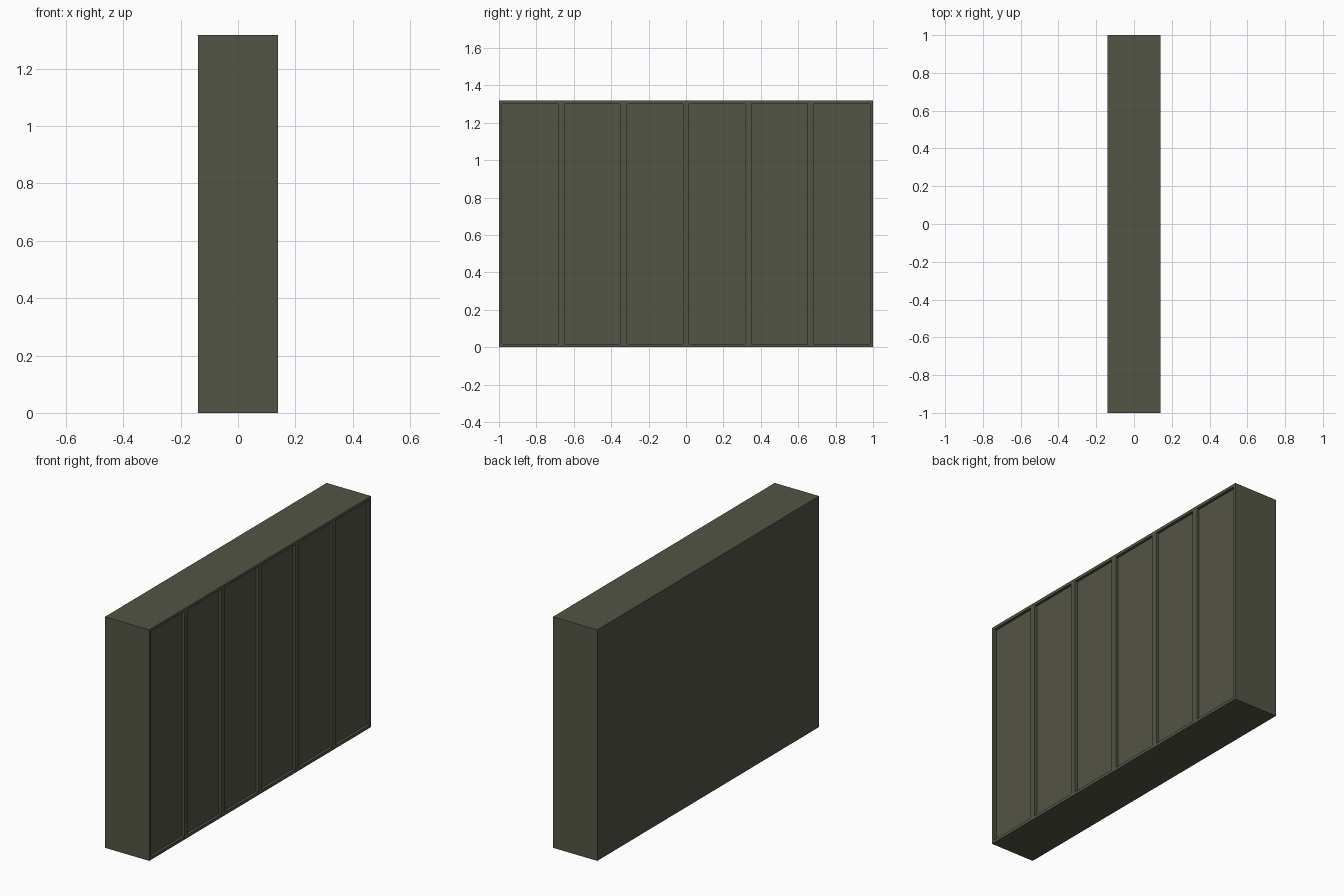
import bpy, bmesh
from mathutils import Matrix, Vector

if "Cube" in bpy.data.objects:
    bpy.data.objects.remove(bpy.data.objects["Cube"])

DEPTH, LENGTH, HEIGHT = 0.28, 2.0, 1.318
BAYS, RIM, RECESS = 6, 0.017, 0.015
BAY = LENGTH / BAYS

paint = bpy.data.materials.new("dark olive grey")
paint.diffuse_color = (0.086, 0.090, 0.059, 1)
paint.use_nodes = True
paint.node_tree.nodes["Principled BSDF"].inputs["Base Color"].default_value = paint.diffuse_color

bm = bmesh.new()

# Row of bay boxes side by side along y
for i in range(BAYS):
    y = -LENGTH / 2 + BAY * (i + 0.5)
    bmesh.ops.create_cube(bm, size=1, matrix=Matrix.Translation((0, y, HEIGHT / 2))
                          @ Matrix.Diagonal((DEPTH, BAY, HEIGHT, 1)))

# Join the bays into one shell: remove inner walls, weld the seams
inner = [f for f in bm.faces if abs(f.normal.y) > 0.9
         and abs(f.calc_center_median().y) < LENGTH / 2 - 0.01]
bmesh.ops.delete(bm, geom=inner, context='FACES')
bmesh.ops.remove_doubles(bm, verts=bm.verts, dist=1e-4)
bmesh.ops.recalc_face_normals(bm, faces=bm.faces)

# Recessed panel in each bay on the +x side
fronts = [f for f in bm.faces if f.normal.x > 0.9]
bmesh.ops.inset_individual(bm, faces=fronts, thickness=RIM, use_even_offset=True)
panels = bmesh.ops.extrude_discrete_faces(bm, faces=fronts)["faces"]
for f in panels:
    bmesh.ops.translate(bm, verts=f.verts, vec=Vector((-RECESS, 0, 0)))

bmesh.ops.recalc_face_normals(bm, faces=bm.faces)

mesh = bpy.data.meshes.new("panelled_cabinet")
bm.to_mesh(mesh)
bm.free()
mesh.materials.append(paint)
cabinet = bpy.data.objects.new("panelled_cabinet", mesh)
bpy.context.collection.objects.link(cabinet)
